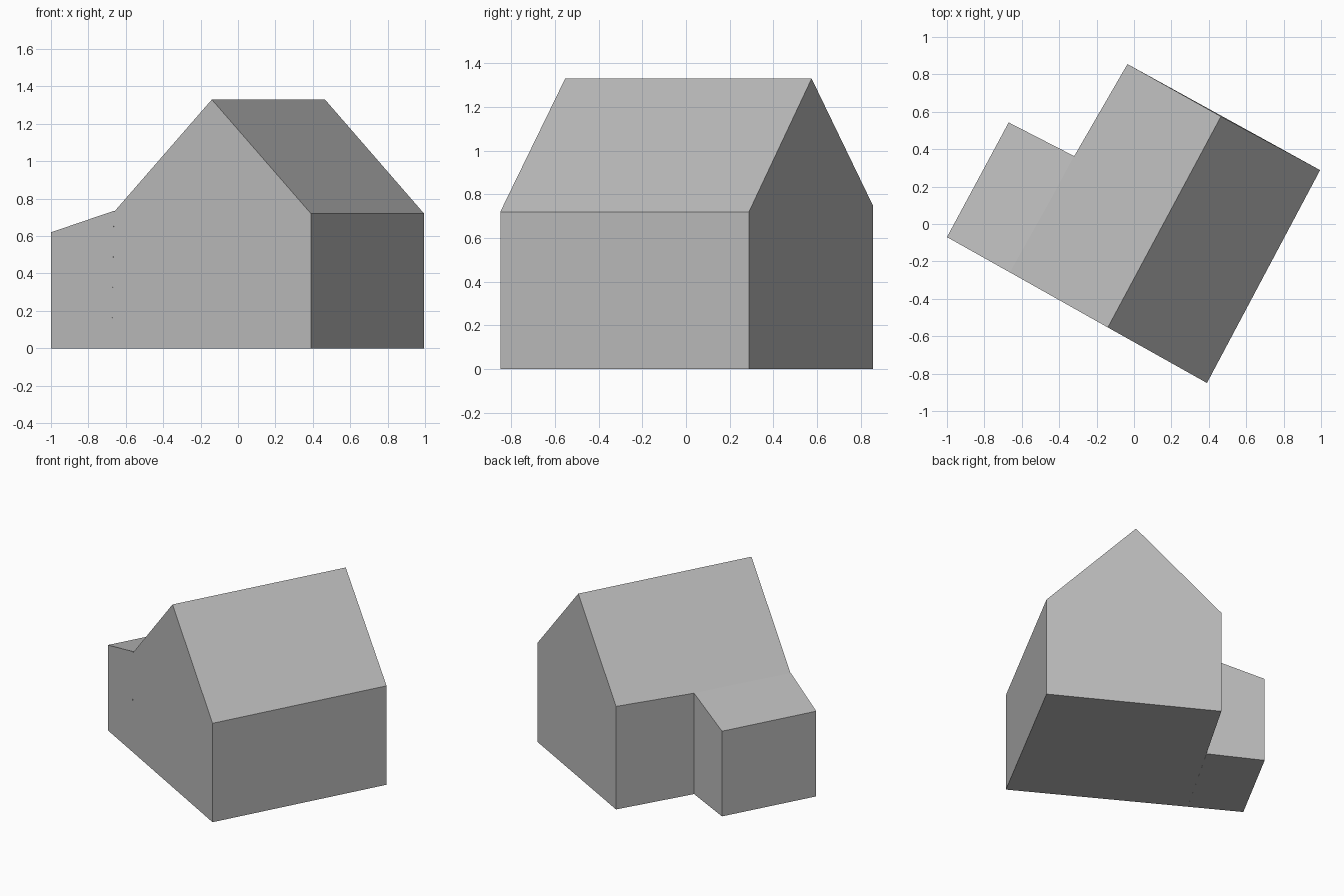
import bpy
import bmesh

old = bpy.data.objects.get("Cube")
if old:
    bpy.data.objects.remove(old, do_unlink=True)

# Plain grey finish for the whole building
grey = bpy.data.materials.new("plain grey")
grey.use_nodes = True
colour = (0.5, 0.5, 0.5, 1)
grey.diffuse_color = colour
grey.node_tree.nodes["Principled BSDF"].inputs["Base Color"].default_value = colour


def loft(name, front, back):
    """Flat-sided solid joining a front profile to a matching back profile."""
    bm = bmesh.new()
    a = [bm.verts.new(p) for p in front]
    b = [bm.verts.new(p) for p in back]
    bm.faces.new(a)
    bm.faces.new(b[::-1])
    n = len(a)
    for i in range(n):
        j = (i + 1) % n
        bm.faces.new((a[i], b[i], b[j], a[j]))
    bmesh.ops.recalc_face_normals(bm, faces=bm.faces)
    mesh = bpy.data.meshes.new(name)
    bm.to_mesh(mesh)
    bm.free()
    mesh.materials.append(grey)
    obj = bpy.data.objects.new(name, mesh)
    bpy.context.collection.objects.link(obj)
    return obj


def gable(left, ridge, right, left_eave):
    """Five-sided house end above three plan points."""
    return [(*left, 0), (*right, 0), (*right, 0.72), (*ridge, 1.33), (*left, left_eave)]


def lean_to_end(outer, inner, tip):
    """Four-sided end whose roof tucks under the main roof."""
    return [(*outer, 0), (*inner, 0), (*tip, 0.735), (*outer, 0.62)]


# Main house with a pitched roof
loft("main_house",
     gable((-0.675, -0.252), (-0.14, -0.553), (0.39, -0.85), 0.715),
     gable((-0.035, 0.855), (0.465, 0.575), (0.995, 0.288), 0.75))

# Lean-to against the side wall
loft("lean_to",
     lean_to_end((-1.0, -0.07), (-0.675, -0.252), (-0.663, -0.259)),
     lean_to_end((-0.67, 0.543), (-0.32, 0.363), (-0.316, 0.361)))
